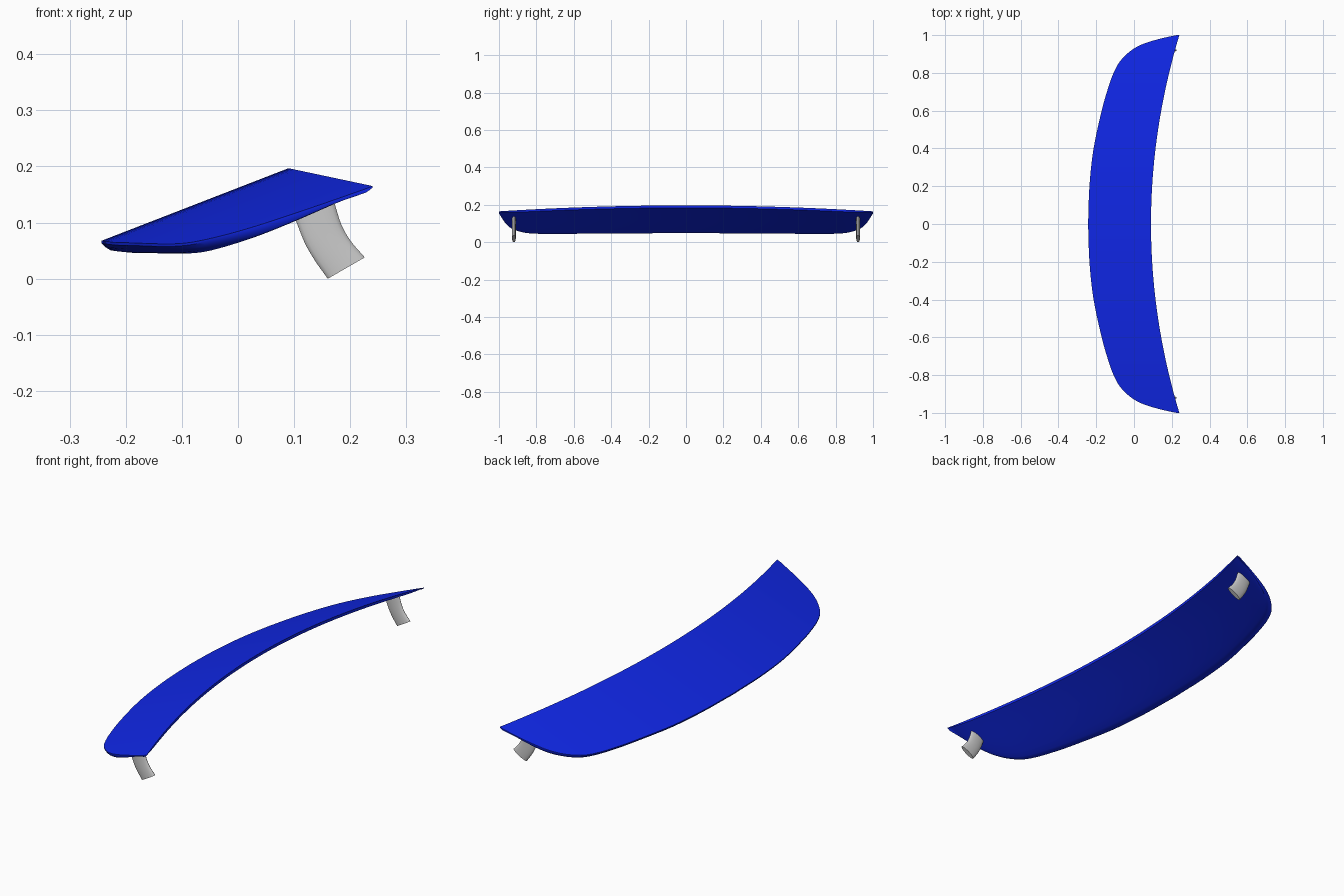
import bpy, bmesh, math
from mathutils import Vector

if "Cube" in bpy.data.objects:
    bpy.data.objects.remove(bpy.data.objects["Cube"])


def catmull(pts, steps):
    """Smooth curve through the given points."""
    p = [Vector(q) for q in pts]
    p = [2 * p[0] - p[1]] + p + [2 * p[-1] - p[-2]]
    out = []
    for i in range(1, len(p) - 2):
        a, b, c, d = p[i - 1:i + 3]
        for k in range(steps):
            t = k / steps
            out.append(0.5 * (2 * b + (c - a) * t + (2 * a - 5 * b + 4 * c - d) * t ** 2
                              + (3 * b - a - 3 * c + d) * t ** 3))
    return out + [p[-2]]


def loft(name, rings, angle):
    """Skin closed rings, cap both ends, smooth with sharp edges kept."""
    bm = bmesh.new()
    vr = [[bm.verts.new(v) for v in r] for r in rings]
    n = len(vr[0])
    for a, b in zip(vr, vr[1:]):
        for i in range(n):
            bm.faces.new((a[i], a[(i + 1) % n], b[(i + 1) % n], b[i]))
    bm.faces.new(vr[0])
    bm.faces.new(vr[-1])
    bmesh.ops.recalc_face_normals(bm, faces=bm.faces)
    me = bpy.data.meshes.new(name)
    bm.to_mesh(me)
    bm.free()
    ob = bpy.data.objects.new(name, me)
    bpy.context.collection.objects.link(ob)
    bpy.ops.object.select_all(action='DESELECT')
    ob.select_set(True)
    bpy.context.view_layer.objects.active = ob
    bpy.ops.object.shade_smooth_by_angle(angle=math.radians(angle))
    return ob


# Wing: half planform as (y, leading edge x), trailing edge is a parabola
half = catmull([(0, -.243), (.2, -.236), (.4, -.214), (.6, -.171), (.72, -.137),
                (.8, -.108), (.86, -.075), (.915, -.02), (.952, .045),
                (.98, .135), (1, .225)], 4)
planform = [(-y, x) for y, x in reversed(half[1:])] + [(y, x) for y, x in half]

# Section: (chord fraction, depth below the top surface as chord fraction)
section = [(0, 0), (.25, 0), (.5, 0), (.75, 0), (1, 0), (1, .04), (.8, .055),
           (.6, .073), (.4, .088), (.25, .097), (.15, .1), (.1, .096),
           (.05, .072), (.02, .042), (0, .015)]
rings = []
for y, le in planform:
    te = .09 + .15 * y * y
    chord = te - le
    ring = []
    for u, d in section:
        x = le + u * chord
        ring.append((x, y, .162 + .388 * x - .09 * y * y - d * max(chord, .07)))
    rings.append(ring)
wing = loft("wing", rings, 35)
blue = bpy.data.materials.new("blue")
blue.diffuse_color = (.005, .02, .8, 1)
blue.use_nodes = True
blue.node_tree.nodes["Principled BSDF"].inputs["Base Color"].default_value = blue.diffuse_color
wing.data.materials.append(blue)

# Fins: swept, lens-shaped section, following curved front and back edges
front = catmull([(.1, .112), (.118, .066), (.136, .034), (.16, 0)], 4)
back = catmull([(.171, .138), (.184, .097), (.201, .067), (.226, .038)], 4)
N = 20
for side, name in ((-1, "right_fin"), (1, "left_fin")):
    rings = []
    for f, b in zip(front, back):
        ring = []
        for i in range(N):
            a = 2 * math.pi * i / N
            p = f.lerp(b, .5 - .5 * math.cos(a))
            ring.append((p.x, side * .92 + .01 * math.sin(a), p.y))
        rings.append(ring)
    loft(name, rings, 40)
